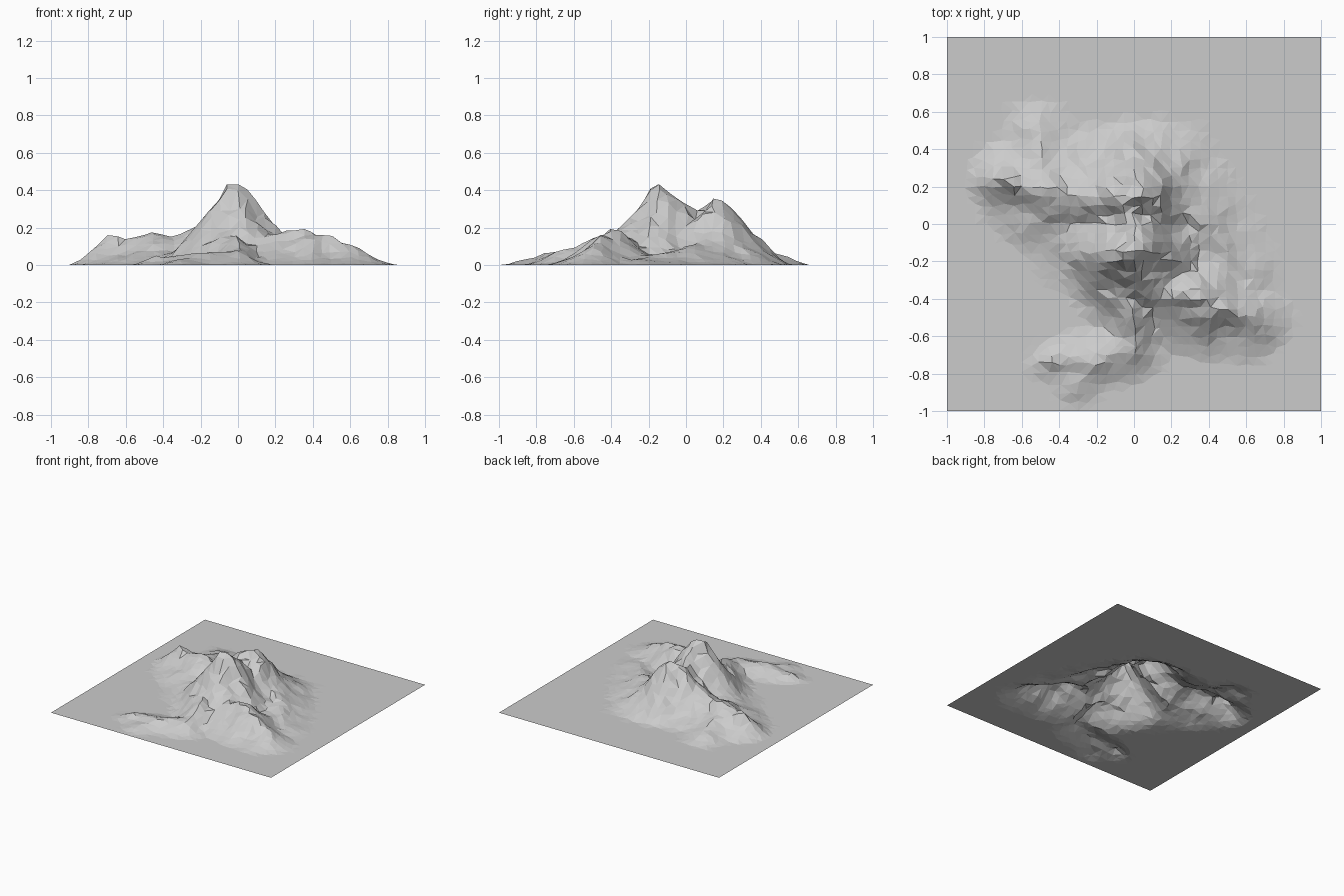
import bpy, bmesh, random
from mathutils import Vector, noise

if "Cube" in bpy.data.objects:
    bpy.data.objects.remove(bpy.data.objects["Cube"])

random.seed(4)

# Ridge lines: (x, y, height, spread) along each crest
RIDGES = [
    # front summit, saddle and broad rear summit
    [(-.05, -.15, .44, .39), (.02, -.15, .44, .42), (0, .04, .295, .44),
     (-.06, .14, .35, .4), (.07, .14, .36, .38), (.02, .23, .335, .34)],
    # left ridge and its northern spur
    [(-.1, .12, .25, .36), (-.22, .14, .19, .38), (-.45, .17, .17, .38),
     (-.6, .22, .14, .28), (-.68, .24, .16, .21), (-.75, .25, .07, .13)],
    [(-.5, .22, .14, .28), (-.5, .45, .08, .22)],
    # front shoulder running out to the right
    [(-.08, -.36, .18, .24), (.18, -.36, .165, .32), (.38, -.4, .205, .33),
     (.61, -.5, .1, .24), (.68, -.48, .05, .15)],
    # low front spur
    [(-.02, -.46, .15, .22), (0, -.65, .085, .2), (-.2, -.72, .07, .19), (-.46, -.73, .045, .11)],
    [(-.2, -.72, .06, .2), (-.3, -.86, .03, .14)],
    # low eastern, northern and south-western aprons
    [(.25, .1, .12, .36), (.6, -.25, .04, .2)],
    [(-.2, .32, .1, .24), (.22, .3, .1, .25)],
    [(-.2, -.1, .14, .34), (-.35, -.05, .08, .3)],
]


def ridge_height(x, y, ridge):
    best = 0
    for (ax, ay, ah, ar), (bx, by, bh, br) in zip(ridge, ridge[1:]):
        dx, dy = bx - ax, by - ay
        t = max(0, min(1, ((x - ax) * dx + (y - ay) * dy) / (dx * dx + dy * dy)))
        dist = ((x - ax - t * dx) ** 2 + (y - ay - t * dy) ** 2) ** .5
        fall = max(0, 1 - max(0, dist - .015) / (ar + t * (br - ar)))
        best = max(best, (ah + t * (bh - ah)) * fall ** 1.55)
    return best


def terrain(x, y):
    # small wander keeps the crests from being straight
    wx = x + .03 * noise.noise(Vector((x * 7, y * 7, 3.3)))
    wy = y + .03 * noise.noise(Vector((x * 7, y * 7, 8.7)))
    h = sum(ridge_height(wx, wy, r) ** 9 for r in RIDGES) ** (1 / 9)
    rough = noise.noise(Vector((x * 9, y * 9, 1.5))) + .6 * noise.noise(Vector((x * 19, y * 19, 5.1)))
    h *= 1 + .22 * rough * (1 - min(1, h / .42) ** 2)
    edge = min(1, (1 - max(abs(x), abs(y))) / .06)
    return max(0, min(.44, h - .003)) * edge


# Mountain sheet: a displaced, faceted grid with slightly irregular points
bm = bmesh.new()
bmesh.ops.create_grid(bm, x_segments=40, y_segments=40, size=1)
for v in bm.verts:
    if max(abs(v.co.x), abs(v.co.y)) < .97:
        v.co.x += random.uniform(-.012, .012)
        v.co.y += random.uniform(-.012, .012)
    v.co.z = terrain(v.co.x, v.co.y)
bmesh.ops.triangulate(bm, faces=bm.faces[:], quad_method='SHORT_EDGE')
mesh = bpy.data.meshes.new("mountain_terrain")
bm.to_mesh(mesh)
bm.free()
bpy.context.collection.objects.link(bpy.data.objects.new("mountain_terrain", mesh))
